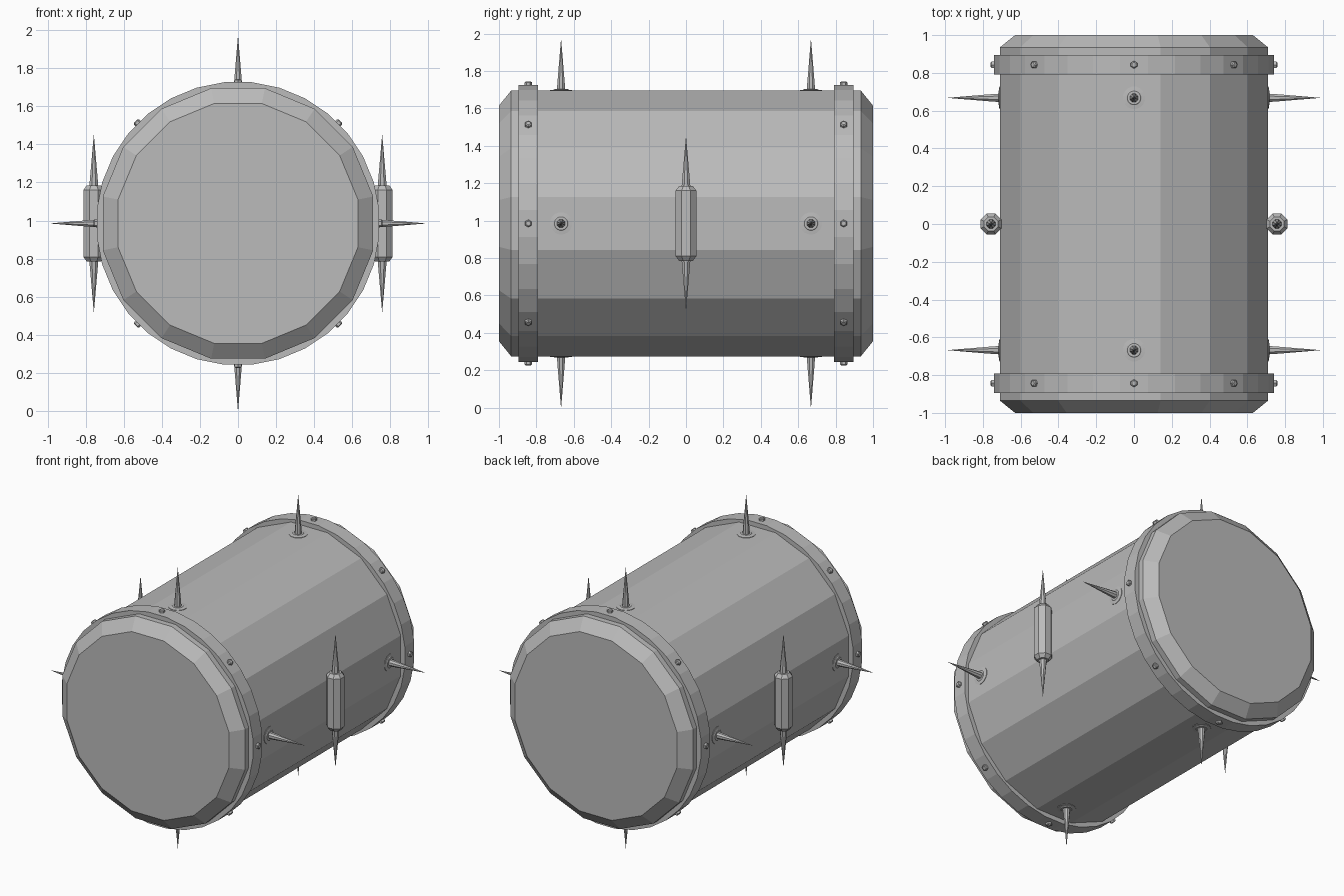
import bpy
import math
from mathutils import Matrix, Vector

cube = bpy.data.objects.get("Cube")
if cube:
    bpy.data.objects.remove(cube, do_unlink=True)

CENTRE = Vector((0, 0, 0.985))

metal = bpy.data.materials.new("grey metal")
metal.use_nodes = True
colour = (0.5, 0.5, 0.5, 1)
metal.diffuse_color = colour
metal.node_tree.nodes["Principled BSDF"].inputs["Base Color"].default_value = colour


def lathe(name, profile, sides, direction, origin, closed=False):
    """Spin (radius, height) points round an axis, with a flat side facing up."""
    verts, faces = [], []
    for r, h in profile:
        for i in range(sides):
            a = 2 * math.pi * (i + 0.5) / sides
            verts.append((r * math.cos(a), r * math.sin(a), h))
    rows = len(profile)
    for j in range(rows if closed else rows - 1):
        k = (j + 1) % rows
        for i in range(sides):
            n = (i + 1) % sides
            faces.append((j * sides + i, j * sides + n, k * sides + n, k * sides + i))
    if not closed:
        faces.append(tuple(reversed(range(sides))))
        faces.append(tuple(range((rows - 1) * sides, rows * sides)))
    mesh = bpy.data.meshes.new(name)
    mesh.from_pydata(verts, [], faces)
    turn = Vector(direction).to_track_quat('Z', 'Y').to_matrix().to_4x4()
    mesh.transform(Matrix.Translation(origin) @ turn)
    mesh.materials.append(metal)
    obj = bpy.data.objects.new(name, mesh)
    bpy.context.collection.objects.link(obj)
    return obj


def radial(angle):
    return Vector((math.sin(angle), 0, math.cos(angle)))


# Sixteen-sided drum with chamfered ends
lathe("drum_body", [(0.642, -1), (0.724, -0.935), (0.724, 0.935), (0.642, 1)],
      16, (0, 1, 0), CENTRE)

for end, y in (("front", -1), ("back", 1)):
    # Raised band round the drum
    lathe(end + "_band", [(0.69, -0.052), (0.745, -0.052), (0.745, 0.052), (0.69, 0.052)],
          32, (0, 1, 0), CENTRE + Vector((0, 0.843 * y, 0)), closed=True)

    # Eight small bolts on the band
    for i in range(8):
        out = radial(i * math.pi / 4)
        lathe(f"{end}_bolt_{i + 1}", [(0.02, 0.73), (0.02, 0.754), (0.013, 0.759)],
              6, out, CENTRE + Vector((0, 0.843 * y, 0)))

    # Four spikes on thin washers
    for i, side in enumerate(("top", "left", "bottom", "right")):
        out = radial(i * math.pi / 2)
        base = CENTRE + Vector((0, 0.668 * y, 0))
        lathe(f"{end}_{side}_washer",
              [(0.06, 0.70), (0.06, 0.713), (0.04, 0.715), (0.036, 0.718)], 16, out, base)
        lathe(f"{end}_{side}_spike",
              [(0.024, 0.71), (0.021, 0.755), (0.0005, 0.985)], 8, out, base)

# Side capsules with a spike at each end
for side, x in (("left", 1), ("right", -1)):
    middle = CENTRE + Vector((0.757 * x, 0, 0))
    lathe(side + "_capsule", [(0.04, -0.2), (0.06, -0.175), (0.06, 0.175), (0.04, 0.2)],
          8, (0, 0, 1), middle)
    for end, z in (("upper", 1), ("lower", -1)):
        lathe(f"{side}_capsule_{end}_spike",
              [(0.026, 0.19), (0.022, 0.235), (0.0005, 0.465)], 8, (0, 0, z), middle)
